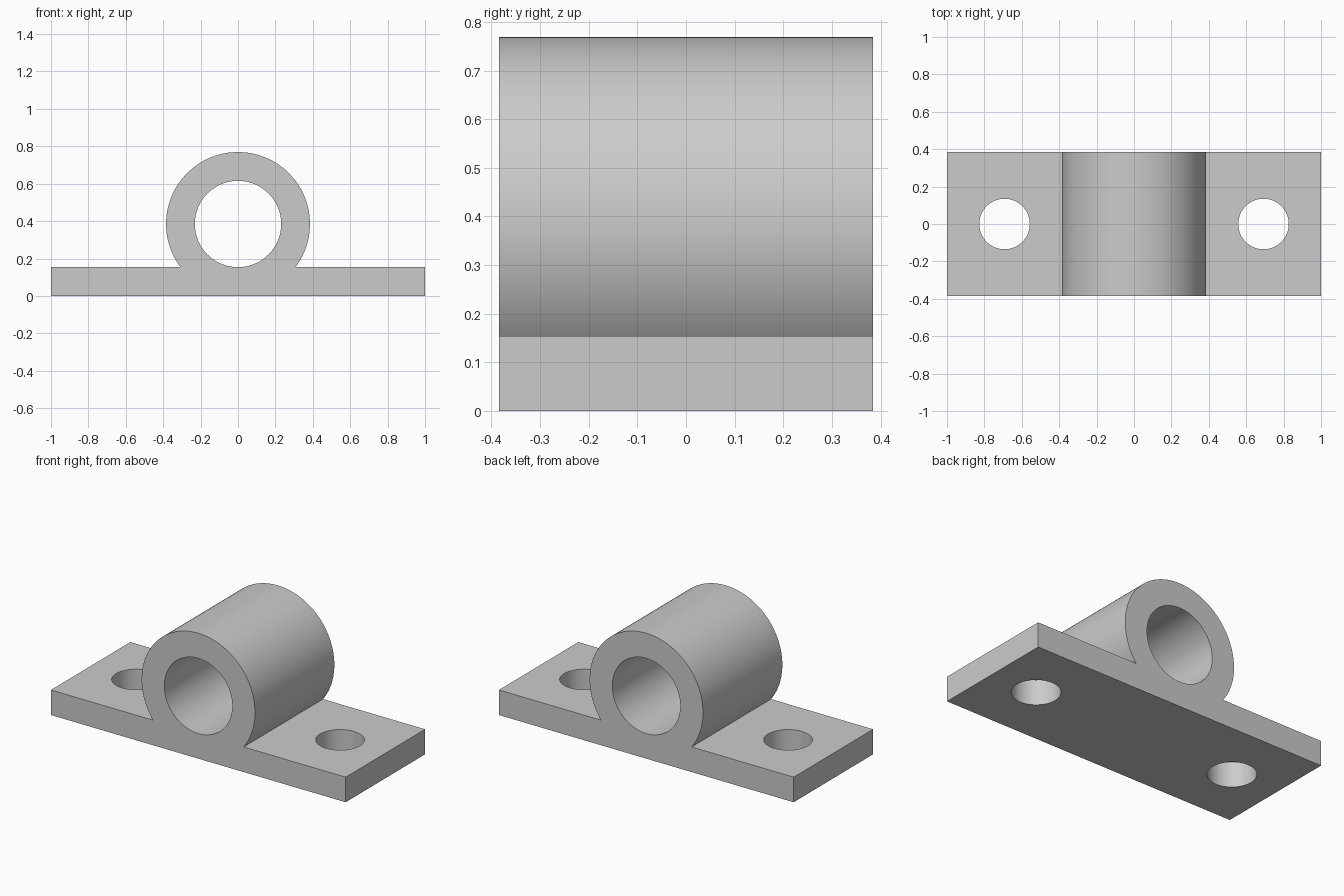
import bpy
import bmesh
from math import asin, cos, sin, pi, tau

default = bpy.data.objects.get("Cube")
if default:
    bpy.data.objects.remove(default, do_unlink=True)

UNIT = 2 / 13              # plate thickness and tube wall
HALF_DEPTH = 2.5 * UNIT
OUTER, BORE = 2.5 * UNIT, 1.5 * UNIT
OUTER, CENTRE = HALF_DEPTH, HALF_DEPTH
HOLE_X, HOLE_R = 4.5 * UNIT, 0.135

steel = bpy.data.materials.new("light grey metal")
steel.use_nodes = True
grey = (0.6, 0.6, 0.6, 1)
steel.diffuse_color = grey
steel.node_tree.nodes["Principled BSDF"].inputs["Base Color"].default_value = grey


def arc(radius, start, end, steps):
    """Points on an arc around the tube axis."""
    return [(radius * cos(start + (end - start) * i / steps),
             CENTRE + radius * sin(start + (end - start) * i / steps))
            for i in range(steps + 1)]


def add_loop(curve, points):
    spline = curve.splines.new("POLY")
    spline.points.add(len(points) - 1)
    for point, (x, z) in zip(spline.points, points):
        point.co = (x, z, 0, 1)
    spline.use_cyclic_u = True


# Bracket section: foot plate running into the round tube, with the bore
dip = asin((UNIT - CENTRE) / OUTER)
outline = [(-1, 0), (1, 0), (1, UNIT)] + arc(OUTER, dip, pi - dip, 96) + [(-1, UNIT)]
section = bpy.data.curves.new("bracket_section", "CURVE")
section.dimensions = "2D"
section.fill_mode = "BOTH"
section.extrude = HALF_DEPTH
add_loop(section, outline)
add_loop(section, arc(BORE, 0, tau, 96)[:-1])

# Turn the section into a closed solid standing upright
helper = bpy.data.objects.new("section_helper", section)
bpy.context.collection.objects.link(helper)
depsgraph = bpy.context.evaluated_depsgraph_get()
mesh = bpy.data.meshes.new_from_object(helper.evaluated_get(depsgraph))
bpy.data.objects.remove(helper, do_unlink=True)
bm = bmesh.new()
bm.from_mesh(mesh)
for v in bm.verts:
    v.co = (v.co.x, -v.co.z, v.co.y)
bmesh.ops.remove_doubles(bm, verts=bm.verts, dist=1e-5)
bmesh.ops.dissolve_limit(bm, angle_limit=0.001, verts=bm.verts, edges=bm.edges)
bmesh.ops.recalc_face_normals(bm, faces=bm.faces)
bm.to_mesh(mesh)
bm.free()
mesh.materials.clear()
mesh.materials.append(steel)
bracket = bpy.data.objects.new("tube_bracket", mesh)
bpy.context.collection.objects.link(bracket)

# Bolt holes through both ends of the foot plate
for side, name in ((1, "left"), (-1, "right")):
    bpy.ops.mesh.primitive_cylinder_add(vertices=64, radius=HOLE_R, depth=4 * UNIT,
                                        location=(side * HOLE_X, 0, UNIT / 2))
    cutter = bpy.context.object
    cutter.name = name + "_hole_cutter"
    cutter.data.materials.append(steel)
    cut = bracket.modifiers.new(name + "_bolt_hole", "BOOLEAN")
    cut.operation = "DIFFERENCE"
    cut.solver = "EXACT"
    cut.object = cutter
    bpy.context.view_layer.objects.active = bracket
    bpy.ops.object.select_all(action="DESELECT")
    bracket.select_set(True)
    bpy.ops.object.modifier_apply(modifier=cut.name)
    bpy.data.objects.remove(cutter, do_unlink=True)

bpy.ops.object.shade_smooth_by_angle(angle=pi / 6)
